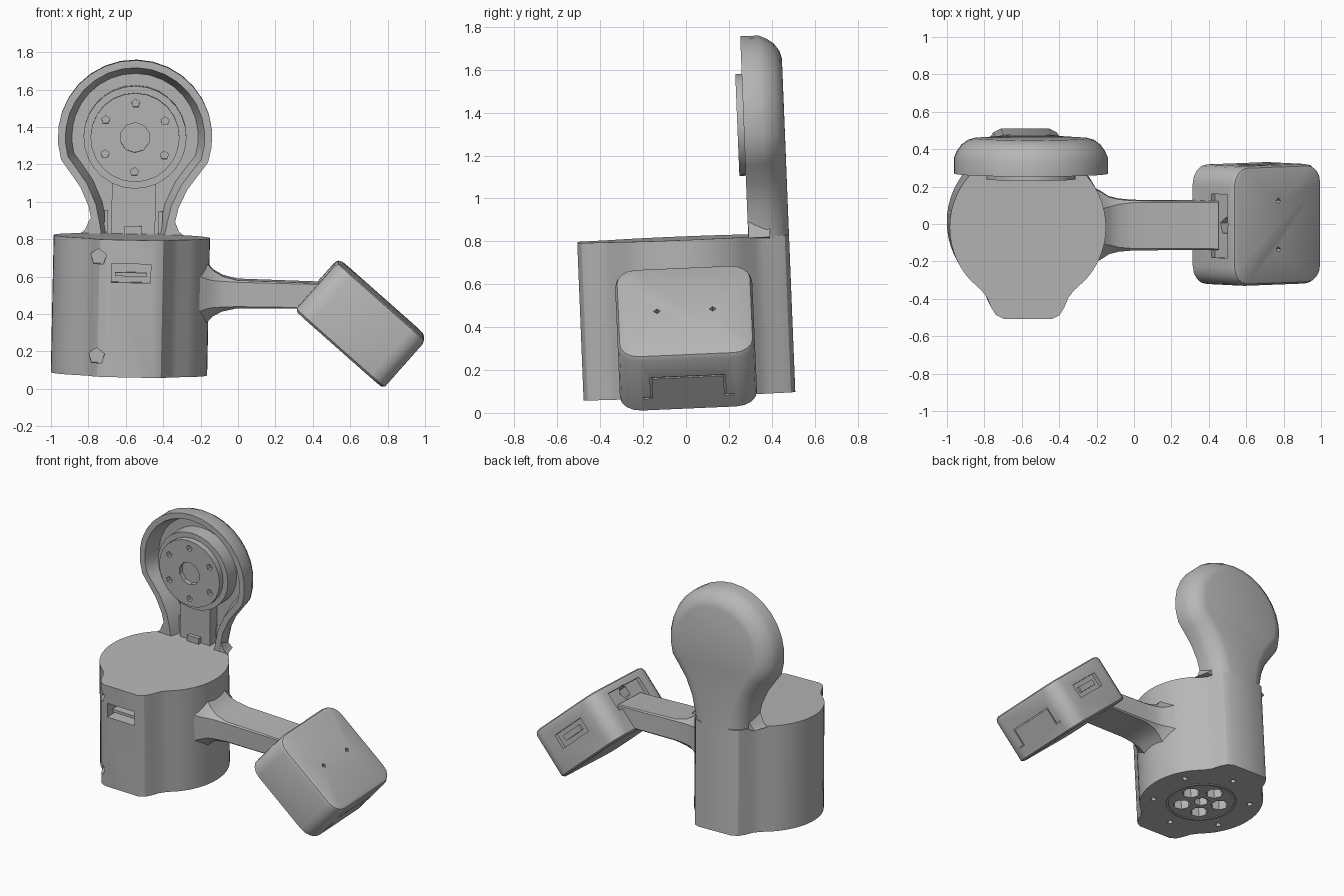
import bpy, bmesh, math
from mathutils import Matrix, Vector

if "Cube" in bpy.data.objects:
    bpy.data.objects.remove(bpy.data.objects["Cube"])

grey = bpy.data.materials.new("plain grey")
grey.diffuse_color = (0.47, 0.47, 0.47, 1)
grey.use_nodes = True
grey.node_tree.nodes["Principled BSDF"].inputs["Base Color"].default_value = grey.diffuse_color

R = Matrix.Rotation
# Local frames of the slightly leaning main part, its paddle and the slanted box
MAIN = (Matrix.Translation((-0.583, 0.012, 0.08)) @ R(math.radians(1.2), 4, 'Y')
        @ R(math.radians(2.3), 4, 'X'))
PADDLE = MAIN @ Matrix.Translation((0.006, 0.008, -0.012))
BOX = (Matrix.Translation((0.657, 0.0, 0.35)) @ R(math.radians(2.5), 4, 'X')
       @ R(math.radians(41.5), 4, 'Y'))


def select(ob):
    bpy.ops.object.select_all(action='DESELECT')
    ob.select_set(True)
    bpy.context.view_layer.objects.active = ob


def smooth(ob, angle=30):
    select(ob)
    bpy.ops.object.shade_smooth_by_angle(angle=math.radians(angle))


def finish(name, bm, frame, angle=30):
    bmesh.ops.recalc_face_normals(bm, faces=bm.faces)
    bm.transform(frame)
    me = bpy.data.meshes.new(name)
    bm.to_mesh(me)
    bm.free()
    ob = bpy.data.objects.new(name, me)
    bpy.context.collection.objects.link(ob)
    me.materials.append(grey)
    smooth(ob, angle)
    return ob


def loft(bm, rings, caps=True):
    """Skin rings of equal length; cap both ends or join last to first."""
    vs = [[bm.verts.new(p) for p in ring] for ring in rings]
    n = len(vs[0])
    for a, b in zip(vs, vs[1:] if caps else vs[1:] + vs[:1]):
        for i in range(n):
            bm.faces.new((a[i], a[(i + 1) % n], b[(i + 1) % n], b[i]))
    if caps:
        bm.faces.new(vs[0])
        bm.faces.new(vs[-1])


def add_box(bm, c, s):
    bmesh.ops.create_cube(bm, size=1, matrix=Matrix.Translation(c) @ Matrix.Diagonal((*s, 1)))


def add_cyl(bm, c, r, depth, axis='Y', n=24):
    rot = R(math.pi / 2, 4, {'Y': 'X', 'X': 'Y', 'Z': 'Z'}[axis])
    bmesh.ops.create_cone(bm, cap_ends=True, segments=n, radius1=r, radius2=r,
                          depth=depth, matrix=Matrix.Translation(c) @ rot)


def solid(name, frame, maker, *args, **kw):
    bm = bmesh.new()
    maker(bm, *args, **kw)
    return finish(name, bm, frame)


def cut(ob, frame, maker, *args, **kw):
    tool = solid("cutter", frame, maker, *args, **kw)
    tool.hide_render = True
    select(ob)
    mod = ob.modifiers.new("cut", 'BOOLEAN')
    mod.operation, mod.solver, mod.object = 'DIFFERENCE', 'EXACT', tool
    bpy.ops.object.modifier_apply(modifier=mod.name)
    bpy.data.objects.remove(tool, do_unlink=True)
    smooth(ob)


def polar(r, deg):
    return r * math.cos(math.radians(deg)), r * math.sin(math.radians(deg))


# Body: round column with a rounded ridge down the front and the back
ridge = [(0.25, 0.335), (0.218, 0.375), (0.195, 0.43), (0.17, 0.47), (0.13, 0.49)]
quarter = [polar(0.418, a) for a in range(0, 47, 6)] + ridge
back = [(u, v + (0.008 if v > 0.4 else 0)) for u, v in quarter]
profile = back + [(-u, v) for u, v in back[:0:-1]]
profile += [(-u, -v) for u, v in quarter] + [(u, -v) for u, v in quarter[:0:-1]]
body = solid("body", MAIN, loft, [[(u, v, w) for u, v in profile] for w in (0, 0.735)])

# Body openings: front port, two screw holes, holes in the base
cut(body, MAIN, add_box, (0, -0.48, 0.557), (0.21, 0.18, 0.10))
for w in (0.64, 0.11):
    cut(body, MAIN, add_cyl, (-0.175, -0.48, w), 0.045, 0.2, n=5)
cut(body, MAIN, add_cyl, (0, 0, 0), 0.05, 0.14, 'Z', 6)
for i in range(5):
    x, y = polar(0.135, 20 + i * 72)
    cut(body, MAIN, add_cyl, (x, y, 0), 0.06, 0.2, 'Z', 7)
for i in range(6):
    x, y = polar(0.33, 30 + i * 60)
    cut(body, MAIN, add_cyl, (x, y, 0), 0.022, 0.1, 'Z', 5)
solid("port_tongue", MAIN, add_box, (0, -0.43, 0.55), (0.17, 0.07, 0.02))


# Raised ring under the base
def circle(r, z, n=32):
    return [(*polar(r, i * 360 / n), z) for i in range(n)]


solid("base_ring", MAIN, loft, [circle(0.222, 0.003), circle(0.222, -0.006),
                                circle(0.238, -0.006), circle(0.238, 0.003)], caps=False)

# Paddle: keyhole outline, hollow in front, rounded behind, rising from the back ridge
CW, CR = 1.265, 0.413
BASE = 0.69
side = [(0.205, BASE), (0.207, 0.73), (0.22, 0.80), (0.24, 0.89), (0.285, 0.99), (0.35, 1.08)]
key = [Vector(p) for p in side]
key += [Vector((0, CW)) + Vector(polar(CR, -18 + i * 12)) for i in range(19)]
key += [Vector((-u, w)) for u, w in reversed(side)]


def inset(d, v):
    ring = []
    for i, p in enumerate(key):
        if i in (0, len(key) - 1):
            ring.append((p.x - math.copysign(d, p.x), v, BASE))
            continue
        t = ((key[i + 1] - p).normalized() + (p - key[i - 1]).normalized()).normalized()
        q = p + Vector((-t.y, t.x)) * d
        ring.append((q.x, v, q.y))
    return ring


solid("paddle", PADDLE, loft, [inset(d, v) for d, v in (
    (0.075, 0.41), (0.05, 0.33), (0.04, 0.30), (0, 0.30), (0, 0.385), (0.015, 0.42),
    (0.04, 0.455), (0.075, 0.48), (0.11, 0.49))])

# Small fillets where the paddle neck meets the body top
for s in (-1, 1):
    tri = [(0.19, 0.72), (0.28, 0.73), (0.25, 0.755), (0.232, 0.80), (0.20, 0.85)]
    solid("neck_fillet", MAIN, loft, [[(s * (u - e), v, w) for u, w in tri]
                                      for v, e in ((0.31, 0), (0.34, 0.01), (0.41, 0.03))])

# Hub inside the paddle: collar, strut, ribs and drilled disc
solid("hub_collar", PADDLE, add_cyl, (0, 0.365, CW), 0.275, 0.11, n=28)
solid("strut", PADDLE, add_box, (0, 0.375, 0.90), (0.235, 0.09, 0.40))
solid("strut_block", PADDLE, add_box, (0, 0.33, 0.755), (0.09, 0.05, 0.07))
for s in (-1, 1):
    solid("neck_rib", PADDLE, add_box, (s * 0.145, 0.395, 0.80), (0.02, 0.05, 0.14))
disc = solid("hub_disc", PADDLE, add_cyl, (0, 0.29, CW), 0.238, 0.04, n=24)
cut(disc, PADDLE, add_cyl, (0, 0.26, CW), 0.08, 0.08, n=10)
for i in range(6):
    x, z = polar(0.183, 30 + i * 60)
    cut(disc, PADDLE, add_cyl, (x, 0.26, CW + z), 0.023, 0.08, n=5)

# Connecting beam flaring into the body
rings = []
for u, hy, hz, c in ((0.35, 0.205, 0.21, 0.11), (0.405, 0.175, 0.16, 0.08),
                     (0.44, 0.152, 0.122, 0.05), (0.49, 0.140, 0.094, 0.025),
                     (0.57, 0.133, 0.075, 0.01), (1.025, 0.130, 0.068, 0.006)):
    rings.append([(u, y * (hy - a * c), 0.442 + z * (hz - b * c)) for y, z, a, b in (
        (-1, -1, 0, 1), (-1, -1, 1, 0), (1, -1, 1, 0), (1, -1, 0, 1),
        (1, 1, 0, 1), (1, 1, 1, 0), (-1, 1, 1, 0), (-1, 1, 0, 1))])
solid("beam", MAIN, loft, rings)

# Slanted box with rounded corners and softened faces
L, W, D = 0.63, 0.64, 0.347


def rounded(d, z, r=0.10):
    pts = []
    for k, (sx, sy) in enumerate(((1, 1), (-1, 1), (-1, -1), (1, -1))):
        for j in range(5):
            x, y = polar(r - d, k * 90 + j * 22.5)
            pts.append((sx * (L / 2 - r) + x, sy * (W / 2 - r) + y, z))
    return pts


box = solid("slanted_box", BOX, loft, [rounded(d, z) for d, z in (
    (0.015, -D / 2), (0, -D / 2 + 0.012), (0, D / 2 - 0.03),
    (0.01, D / 2 - 0.008), (0.028, D / 2))])

# Box openings: beam socket, rear port, pin holes, panel groove on the far end
cut(box, BOX, add_box, (-L / 2, 0, 0.055), (0.05, 0.34, 0.13))
cut(box, BOX, add_cyl, (-L / 2 + 0.03, 0, 0.08), 0.048, 0.13, 'X', 5)
cut(box, BOX, add_box, (0, W / 2, 0.03), (0.26, 0.05, 0.10))
for s in (-1, 1):
    cut(box, BOX, add_cyl, (0.0, s * 0.13, D / 2), 0.016, 0.08, 'Z', 4)
    cut(box, BOX, add_box, (L / 2, s * 0.172, -0.025), (0.016, 0.008, 0.13))
    cut(box, BOX, add_box, (L / 2, s * 0.190, -0.086), (0.016, 0.044, 0.008))
cut(box, BOX, add_box, (L / 2, 0, 0.036), (0.016, 0.35, 0.008))
solid("rear_port_tongue", BOX, add_box, (0, W / 2 - 0.018, 0.03), (0.16, 0.02, 0.04))
